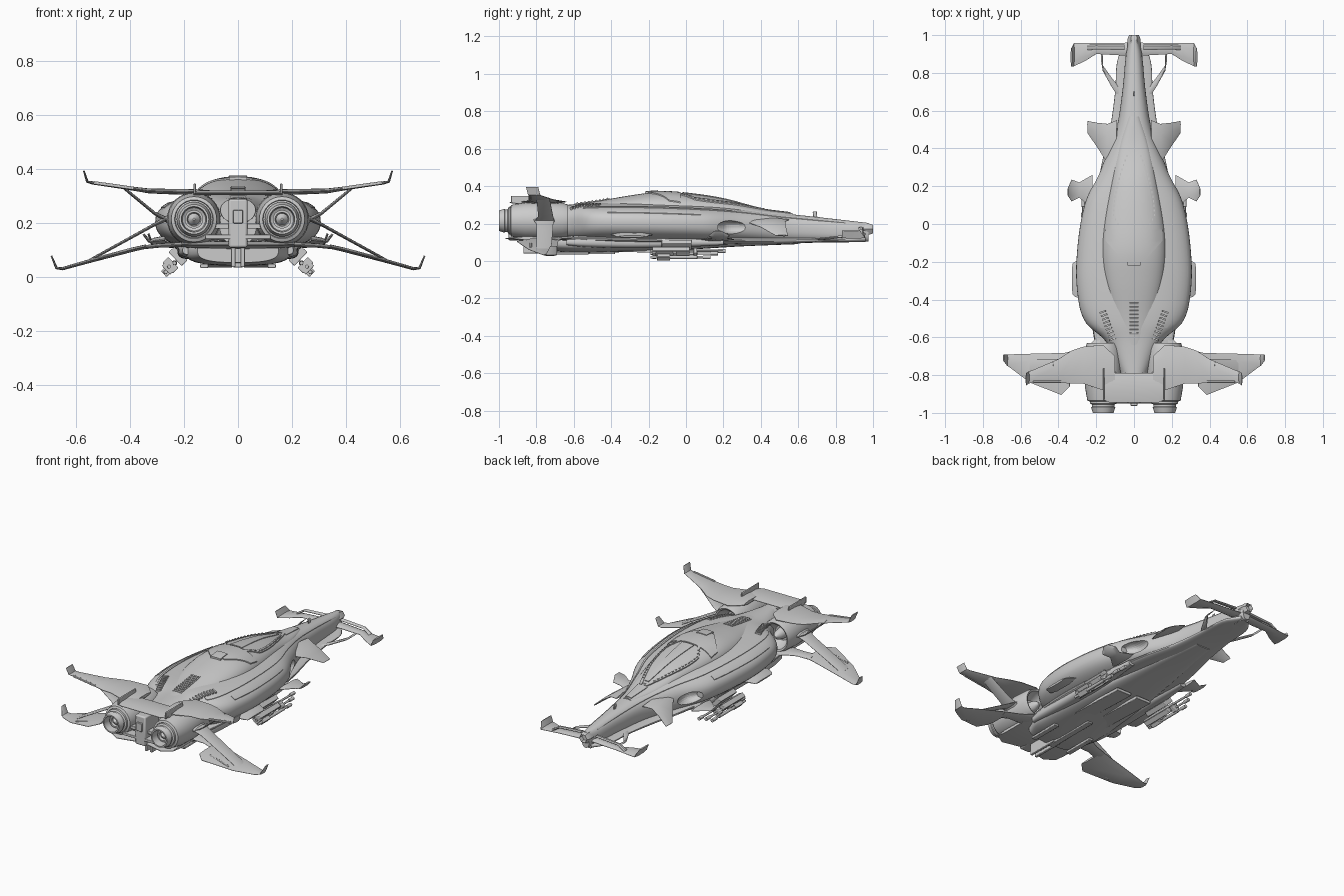
import bpy, bmesh, math
from mathutils import Matrix, Vector


def make(name, verts, faces, mirror=False, bevel=0):
    me = bpy.data.meshes.new(name)
    me.from_pydata([tuple(v) for v in verts], [], faces)
    bm = bmesh.new()
    bm.from_mesh(me)
    bmesh.ops.recalc_face_normals(bm, faces=bm.faces)
    bm.to_mesh(me)
    bm.free()
    ob = bpy.data.objects.new(name, me)
    bpy.context.scene.collection.objects.link(ob)
    if bevel:
        b = ob.modifiers.new("bevel", 'BEVEL')
        b.width, b.segments = bevel, 2
    if mirror:
        ob.modifiers.new("mirror", 'MIRROR')
    return ob


def skin(rings):
    n, faces = len(rings[0]), []
    for i in range(len(rings) - 1):
        for j in range(n):
            k = (j + 1) % n
            faces.append((i*n + j, i*n + k, (i+1)*n + k, (i+1)*n + j))
    faces += [tuple(range(n)), tuple(range((len(rings)-1)*n, len(rings)*n))]
    return [v for r in rings for v in r], faces


# A section is (y, half width, z low, z of widest point, z high), blended smoothly along y
def at(secs, y):
    s = sorted(secs)
    y = min(max(y, s[0][0]), s[-1][0])
    i = next(k for k in range(len(s) - 1) if y <= s[k+1][0])
    a, b = s[i], s[i+1]
    p, q = s[max(i-1, 0)], s[min(i+2, len(s)-1)]
    h = b[0] - a[0]
    t = (y - a[0]) / h
    out = []
    for c in range(1, 5):
        m0 = (b[c] - p[c]) / (b[0] - p[0]) * h
        m1 = (q[c] - a[c]) / (q[0] - a[0]) * h
        out.append((2*t**3 - 3*t*t + 1)*a[c] + (t**3 - 2*t*t + t)*m0
                   + (3*t*t - 2*t**3)*b[c] + (t**3 - t*t)*m1)
    return out


def loft(name, secs, p=2.4, dx=0, n=40, steps=48, mirror=False):
    ys = [s[0] for s in secs]
    lo, hi = min(ys), max(ys)
    rings = []
    for i in range(steps + 1):
        y = lo + (hi - lo) * i / steps
        w, zl, zm, zh = at(secs, y)
        ring = []
        for j in range(n):
            a = 2 * math.pi * j / n
            c, s = math.cos(a), math.sin(a)
            x = math.copysign(abs(c) ** (2/p), c) * w
            k = math.copysign(abs(s) ** (2/p), s)
            ring.append((x + dx, y, zm + k * ((zh - zm) if k > 0 else (zm - zl))))
        rings.append(ring)
    return make(name, *skin(rings), mirror=mirror)


def surf(secs, x, y, p):
    w, zl, zm, zh = at(secs, y)
    return zm + (zh - zm) * max(0, 1 - abs(x / w) ** p) ** (1/p)


# Raised panel that follows the top of a loft between x ranges given by f(y)
def patch(name, secs, p, y0, y1, f, lift=.006, nu=10, nv=28, mirror=False):
    rings = []
    for i in range(nv + 1):
        y = y0 + (y1 - y0) * i / nv
        a, b = f(y)
        xs = [a + (b - a) * j / nu for j in range(nu + 1)]
        up = [(x, y, surf(secs, x, y, p) + lift) for x in xs]
        rings.append(up + [(x, y, z - lift - .008) for x, y, z in reversed(up)])
    return make(name, *skin(rings), mirror=mirror)


# Thin wing through stations (x, z, y leading, y trailing, thickness)
def wing(name, st, mirror=True):
    rings = []
    for i, (x, z, ya, yb, t) in enumerate(st):
        a, b = st[max(i-1, 0)], st[min(i+1, len(st)-1)]
        d = Vector((b[0]-a[0], 0, b[1]-a[1])).normalized()
        n = Vector((-d.z, 0, d.x)) * t / 2
        c = Vector((x, 0, z))
        prof = [(0, .15), (.25, 1), (.75, .9), (1, .15), (1, -.15), (.75, -.9), (.25, -1), (0, -.15)]
        rings.append([c + n * k + Vector((0, ya + (yb-ya)*u, 0)) for u, k in prof])
    return make(name, *skin(rings), mirror=mirror)


def box(name, c, s, ry=0, rz=0, rx=0, mirror=False, bevel=.003):
    m = Matrix.Translation(c) @ Matrix.Rotation(rz, 4, 'Z') @ Matrix.Rotation(ry, 4, 'Y') @ Matrix.Rotation(rx, 4, 'X')
    rings = [[m @ Vector((i*s[0]/2, y*s[1]/2, k*s[2]/2)) for i, k in ((-1, -1), (1, -1), (1, 1), (-1, 1))] for y in (-1, 1)]
    return make(name, *skin(rings), mirror=mirror, bevel=bevel)


# Turned part about a line along y, profile of (radius, y)
def turned(name, prof, x, z, n=32, mirror=True):
    rings = [[(x + r*math.cos(2*math.pi*j/n), y, z + r*math.sin(2*math.pi*j/n)) for j in range(n)] for r, y in prof]
    return make(name, *skin(rings), mirror=mirror)


# Main hull with side intakes
hull_s = [(.975, .025, .105, .15, .203), (.9, .042, .102, .15, .212), (.7, .062, .098, .16, .235),
          (.5, .095, .094, .17, .257), (.3, .172, .09, .18, .285), (.1, .262, .088, .195, .30),
          (-.2, .305, .09, .205, .312), (-.42, .292, .095, .21, .312), (-.53, .25, .10, .21, .308),
          (-.62, .15, .11, .21, .30), (-.8, .07, .12, .21, .295)]
hull = loft("main_hull", hull_s, 2.4, steps=72, n=56)
cut = loft("intake_cutter", [(.17, .02, .165, .18, .2), (.22, .06, .145, .18, .215), (.29, .06, .145, .18, .213),
                             (.36, .03, .165, .18, .2)], 2.4, dx=.215, steps=16, n=24, mirror=True)
cut.hide_render = cut.hide_viewport = True
bo = hull.modifiers.new("intakes", 'BOOLEAN')
bo.object, bo.operation = cut, 'DIFFERENCE'

# Flat chine around the lower hull
loft("lower_chine", [(.96, .03, .102, .115, .13), (.88, .085, .1, .113, .125), (.7, .1, .098, .112, .125),
                     (.5, .128, .09, .108, .125), (.3, .175, .088, .108, .13), (.05, .215, .085, .11, .135),
                     (-.25, .235, .085, .115, .14), (-.5, .225, .09, .12, .14), (-.66, .2, .10, .12, .135)], 2.6)

# Raised spine carrying the canopy
spine_s = [(.57, .03, .2, .235, .256), (.4, .08, .2, .25, .279), (.2, .125, .2, .262, .330), (0, .16, .2, .27, .36),
           (-.15, .17, .2, .275, .368), (-.3, .155, .2, .275, .35), (-.5, .11, .2, .265, .316), (-.68, .075, .2, .25, .296),
           (-.82, .065, .2, .25, .293)]
loft("upper_spine", spine_s, 2.1, steps=56)


def glass_w(y):
    t = (.4 - y) / .42
    return .018 + .085 * math.sin(min(1, t / .85) * math.pi / 2) - .035 * max(0, t - .85) / .15


# Canopy glass within a raised frame
patch("canopy_glass", spine_s, 2.1, -.02, .4, lambda y: (-glass_w(y), glass_w(y)), .002)
patch("canopy_frame_side", spine_s, 2.1, -.03, .42, lambda y: (glass_w(y) - .004, glass_w(y) + .014), .006, 3, 32, True)
patch("canopy_crest", spine_s, 2.1, -.02, .38, lambda y: (-.012 - .07*(.38-y), .012 + .07*(.38-y)), .006)
patch("nose_fairing", spine_s, 2.1, .42, .56, lambda y: (-.02 - .1*(.56-y), .02 + .1*(.56-y)), .004)
patch("canopy_rear_band", spine_s, 2.1, -.2, -.03, lambda y: (-.15 + .9*max(0, -.09-y), .15 - .9*max(0, -.09-y)), .006)
patch("dorsal_hatch", spine_s, 2.1, -.22, -.15, lambda y: (-.034, .034), .01)
patch("shoulder_rail", hull_s, 2.4, -.55, .9, lambda y: (at(hull_s, y)[0]*.7, at(hull_s, y)[0]*.76), .003, 3, 60, True)
patch("side_panel", hull_s, 2.4, -.42, .08, lambda y: (at(hull_s, y)[0]*.84, at(hull_s, y)[0]*.93), .003, 5, 30, True)
for i in range(16):
    y = .36 - .36 * i / 15
    x = glass_w(y) + .005
    box("canopy_bolt", (x, y, surf(spine_s, x, y, 2.1) + .006), (.006, .012, .006), mirror=True, bevel=0)

# Louvred vents on the rear deck
patch("centre_vent", spine_s, 2.1, -.595, -.405, lambda y: (-.03, .03), .003)
for i in range(9):
    y = -.42 - .02 * i
    box("centre_louvre", (0, y, surf(spine_s, 0, y, 2.1) + .003), (.05, .008, .01), rx=.4, bevel=0)
    x, y = .165 - .0065 * i, -.465 - .018 * i
    z = max(surf(spine_s, min(x, at(spine_s, y)[0]), y, 2.1), surf(hull_s, min(x, at(hull_s, y)[0]), y, 2.4))
    box("side_louvre", (x, y, z + .002), (.034, .009, .014), ry=.2, rz=-.35, mirror=True, bevel=0)

# Belly keel, sponsons and skids
loft("belly_keel", [(.6, .05, .09, .1, .11), (.3, .10, .078, .1, .12), (0, .15, .06, .1, .13), (-.3, .185, .048, .1, .14),
                    (-.6, .195, .044, .1, .14), (-.73, .15, .055, .1, .14)], 2.9)
loft("belly_sponson", [(.2, .02, .085, .1, .115), (0, .035, .075, .1, .12), (-.3, .04, .068, .1, .13),
                       (-.55, .035, .075, .1, .13), (-.64, .02, .085, .1, .12)], 2.6, dx=.185, n=20, steps=24, mirror=True)
box("belly_panel", (.07, -.25, .055), (.1, .5, .018), rx=-.035, mirror=True)
box("skid", (.125, -.62, .042), (.03, .2, .014), mirror=True)
box("belly_spar", (0, -.55, .045), (.035, .34, .018))

# Nose tip, antenna
turned("nose_sensor", [(.02, .9), (.034, .94), (.034, .98), (.026, 1), (.022, .97), (.004, .965)], 0, .17, 6, False)
box("nose_lower_lip", (0, .925, .115), (.05, .07, .03))
box("nose_antenna", (0, .69, .245), (.006, .022, .04), rx=.1)

# Canards and nose struts
wing("canard", [(.02, .145, .96, .89, .022), (.20, .135, .957, .9, .016), (.255, .13, .957, .865, .014),
                (.318, .125, .957, .835, .012), (.332, .162, .93, .835, .008)])
wing("canard_inner_bar", [(.05, .175, .95, .92, .012), (.2, .165, .95, .925, .012), (.245, .137, .95, .92, .012)])
wing("canard_strut", [(.075, .115, .72, .66, .012), (.115, .12, .77, .72, .012), (.165, .13, .84, .81, .012), (.17, .135, .92, .84, .012)])

# Side fins
wing("forward_fin", [(.09, .22, .55, .28, .02), (.14, .21, .53, .32, .018), (.19, .18, .535, .40, .014),
                     (.245, .135, .545, .48, .008)])
wing("middle_fin", [(.22, .115, .26, .08, .018), (.29, .12, .22, .14, .014), (.33, .135, .235, .12, .012), (.35, .16, .19, .15, .008)])
wing("side_rail", [(.27, .14, -.18, -.4, .03), (.312, .135, -.2, -.385, .022), (.326, .13, -.21, -.37, .012)])

# Engine nacelles with intakes and nozzles
EX, EZ = .163, .215
turned("nacelle", [(.045, -.70), (.07, -.66), (.076, -.635), (.086, -.63), (.095, -.66), (.1, -.75), (.097, -.86), (.084, -.935),
                   (.072, -.94), (.066, -.93)], EX, EZ)
turned("intake_cone", [(.006, -.63), (.025, -.655), (.035, -.71)], EX, EZ, 24)
turned("nozzle", [(.07, -.92), (.07, -.95), (.06, -.955), (.06, -.967), (.064, -.97), (.055, -1), (.047, -1), (.043, -.95), (.034, -.945),
                  (.034, -.965), (.026, -.965), (.022, -.95), (.004, -.972)], EX, EZ)

# Tail block between the engines and platforms
box("tail_block", (0, -.85, .2), (.07, .2, .18), bevel=.008)
box("tail_hatch", (0, -.955, .225), (.036, .015, .05))
box("tail_fork", (.017, -.77, .08), (.016, .2, .08), mirror=True)
box("engine_link", (0, -.9, .19), (.2, .05, .02))
box("engine_crossbar", (0, -.92, .15), (.24, .06, .016))
wing("lower_platform", [(0, .12, -.62, -.93, .03), (.15, .12, -.62, -.965, .026), (.21, .122, -.64, -.93, .02)])
wing("upper_platform", [(0, .313, -.79, -.945, .018), (.13, .313, -.79, -.945, .018), (.165, .313, -.8, -.93, .016)])

# Wings: the lower panels hang on narrow arms and struts
wing("upper_wing", [(.10, .312, -.70, -.88, .02), (.165, .316, -.64, -.88, .022), (.27, .318, -.65, -.845, .02), (.33, .32, -.67, -.845, .018),
                    (.4, .33, -.715, -.84, .014), (.54, .35, -.775, -.84, .012), (.558, .354, -.78, -.845, .01), (.571, .395, -.79, -.855, .006)])
wing("lower_wing", [(.34, .114, -.68, -.86, .016), (.385, .104, -.683, -.905, .016), (.55, .06, -.687, -.84, .014),
                    (.65, .032, -.69, -.765, .012), (.672, .034, -.69, -.75, .01), (.691, .08, -.69, -.725, .006)])
wing("lower_wing_arm", [(.18, .122, -.58, -.74, .02), (.23, .12, -.635, -.74, .018), (.29, .118, -.665, -.74, .016), (.36, .11, -.68, -.76, .014)])
wing("upper_strut", [(.24, .2, -.7, -.82, .022), (.31, .238, -.71, -.79, .012), (.43, .337, -.73, -.8, .01)])
wing("lower_strut", [(.24, .23, -.7, -.82, .022), (.31, .195, -.71, -.8, .012), (.55, .063, -.72, -.8, .01)])
box("wing_fence", (.16, -.85, .328), (.008, .17, .04), mirror=True)
box("upper_flap_hinge", (.46, -.835, .34), (.15, .012, .012), ry=-.14, mirror=True)
box("lower_flap_hinge", (.45, -.83, .088), (.14, .012, .014), ry=.26, mirror=True)

# Canted gun pods under the hull
box("gun_pylon", (.222, -.05, .078), (.03, .16, .07), ry=.75, mirror=True)
box("gun_body", (.25, -.08, .045), (.03, .2, .055), ry=.75, mirror=True)
box("gun_rail", (.238, .04, .055), (.012, .32, .012), ry=.75, mirror=True)
box("gun_magazine", (.266, -.12, .02), (.024, .07, .03), ry=.75, mirror=True)
for k, (x, z) in enumerate(((.235, .053), (.255, .04), (.268, .02))):
    turned("gun_barrel", [(.007, -.19), (.009, -.1), (.009, .06), (.006, .062), (.006, .17 - .04*k), (.01, .172 - .04*k),
                          (.01, .21 - .04*k), (.004, .21 - .04*k)], x, z, 12)
    box("gun_clamp", (.252, -.17 + .11*k, .04), (.04, .02, .045), ry=.75, mirror=True)

# Smooth shading with crisp edges
bpy.ops.object.select_all(action='DESELECT')
for ob in bpy.context.scene.objects:
    if not ob.hide_render:
        ob.select_set(True)
        bpy.context.view_layer.objects.active = ob
bpy.ops.object.shade_smooth_by_angle(angle=math.radians(35))
